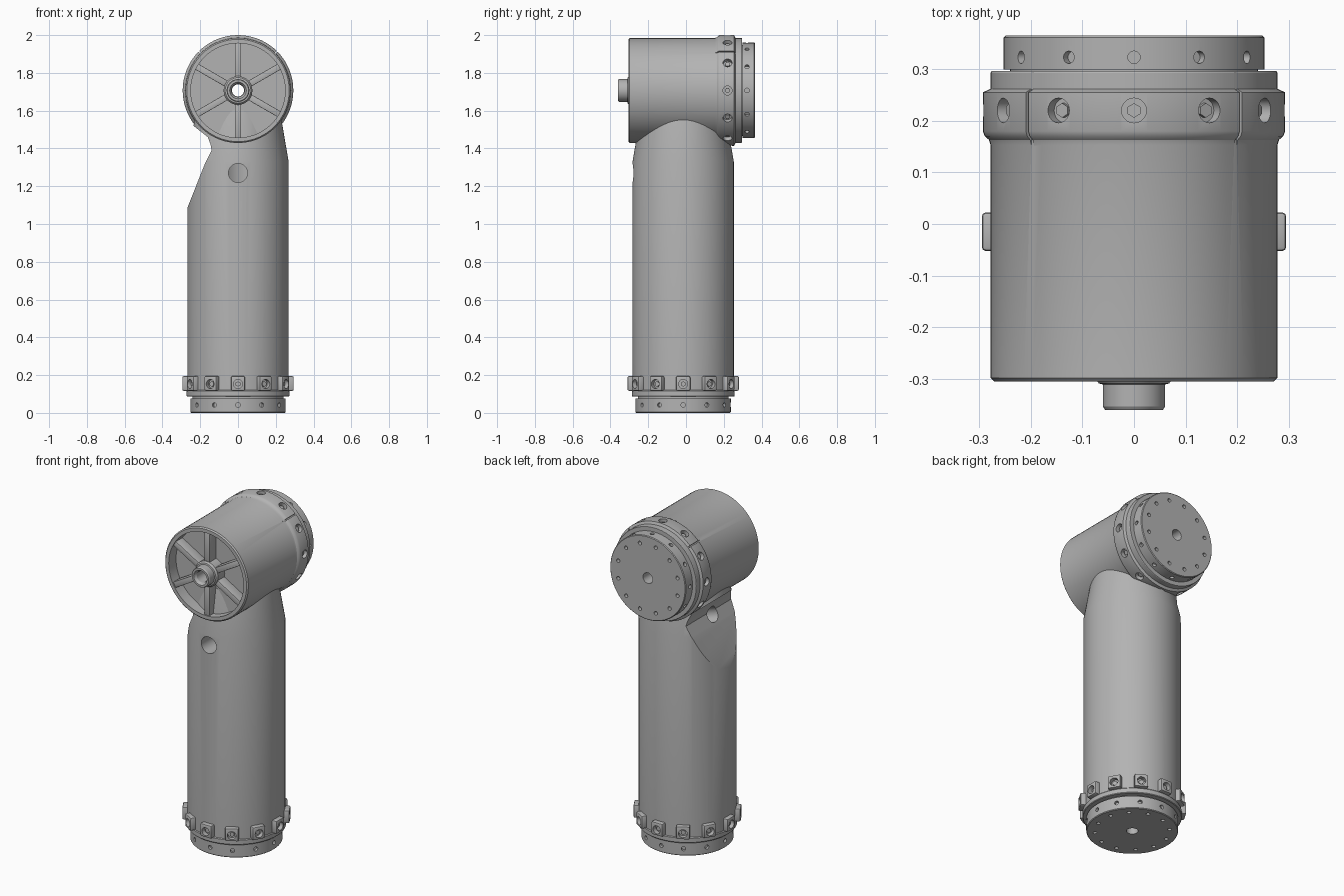
import bpy, bmesh, math
from math import sin, cos, pi, radians
from mathutils import Matrix, Vector

if "Cube" in bpy.data.objects:
    bpy.data.objects.remove(bpy.data.objects["Cube"])

grey = bpy.data.materials.new("metal_grey")
grey.use_nodes = True
COLOUR = (0.45, 0.45, 0.45, 1)
grey.diffuse_color = COLOUR
grey.node_tree.nodes["Principled BSDF"].inputs["Base Color"].default_value = COLOUR

# Joint frames: local z runs from the mounting face into the body
BASE = Matrix.Translation((0, -0.015, 0))
HEAD = Matrix.Translation((0, 0.365, 1.707)) @ Matrix.Rotation(pi / 2, 4, 'X')
CLOCK = [k * pi / 6 for k in range(12)]


def finish(name, bm, frame):
    bmesh.ops.recalc_face_normals(bm, faces=bm.faces)
    mesh = bpy.data.meshes.new(name)
    bm.to_mesh(mesh)
    bm.free()
    mesh.transform(frame)
    mesh.materials.append(grey)
    obj = bpy.data.objects.new(name, mesh)
    bpy.context.collection.objects.link(obj)
    return obj


def lathe(name, profile, frame, steps=72):
    bm = bmesh.new()
    verts = [bm.verts.new((r, 0, t)) for r, t in profile]
    edges = [bm.edges.new(pair) for pair in zip(verts, verts[1:])]
    bmesh.ops.spin(bm, geom=verts + edges, cent=(0, 0, 0), axis=(0, 0, 1),
                   angle=2 * pi, steps=steps, use_merge=True)
    bmesh.ops.remove_doubles(bm, verts=bm.verts, dist=1e-5)
    return finish(name, bm, frame)


def rod(bm, start, end, r, sides=20):
    start, end = Vector(start), Vector(end)
    d = end - start
    m = Matrix.Translation((start + end) / 2) @ d.to_track_quat('Z', 'Y').to_matrix().to_4x4()
    bmesh.ops.create_cone(bm, cap_ends=True, segments=sides, radius1=r, radius2=r,
                          depth=d.length, matrix=m)


def radial_rod(bm, angle, t, r0, r1, r, sides=20):
    c, s = cos(angle), sin(angle)
    rod(bm, (r0 * c, r0 * s, t), (r1 * c, r1 * s, t), r, sides)


def radial_box(bm, angle, r0, r1, width, t0, t1, bevel=0.0):
    m = (Matrix.Rotation(angle, 4, 'Z') @ Matrix.Translation(((r0 + r1) / 2, 0, (t0 + t1) / 2))
         @ Matrix.Diagonal((r1 - r0, width, t1 - t0, 1)))
    verts = bmesh.ops.create_cube(bm, size=1, matrix=m)["verts"]
    if bevel:
        edges = {e for v in verts for e in v.link_edges}
        bmesh.ops.bevel(bm, geom=list(edges), offset=bevel, segments=2,
                        profile=0.5, affect='EDGES')


def carve(obj, cutter):
    mod = obj.modifiers.new("carve", 'BOOLEAN')
    mod.operation, mod.solver, mod.object = 'DIFFERENCE', 'EXACT', cutter
    dg = bpy.context.evaluated_depsgraph_get()
    mesh = bpy.data.meshes.new_from_object(obj.evaluated_get(dg))
    obj.modifiers.clear()
    obj.data = mesh


def drop(*cutters):
    for c in cutters:
        bpy.data.objects.remove(c)


def hole_cutter(frame, bolt_t, slits, slit_span, bore):
    bm = bmesh.new()
    for a in CLOCK:
        radial_rod(bm, a, 0.042, 0.235, 0.28, 0.012)
        radial_rod(bm, a, bolt_t, 0.268, 0.32, 0.024)
        p = Vector((0.205 * cos(a + 0.26), 0.205 * sin(a + 0.26), 0))
        rod(bm, p - Vector((0, 0, 0.02)), p + Vector((0, 0, 0.03)), 0.011)
    for a in slits:
        radial_box(bm, a, 0.277, 0.32, 0.007, *slit_span)
    rod(bm, (0, 0, -0.02), (0, 0, bore), 0.032, 32)
    return finish("hole_cutter", bm, frame)


def screws(name, frame, bolt_t):
    bm = bmesh.new()
    for a in CLOCK:
        radial_rod(bm, a, bolt_t, 0.26, 0.279, 0.014, 6)
    return finish(name, bm, frame)


def lugs(name, frame, angles, t0, t1, r1):
    bm = bmesh.new()
    for a in angles:
        radial_box(bm, a, 0.24, r1, 0.05, t0, t1)
        radial_rod(bm, a, t1, 0.24, r1, 0.025, 24)
    return finish(name, bm, frame)


# Upright arm with mounting flange, collar and tapered neck
arm = lathe("upright_arm", [(0, 0), (0.248, 0), (0.252, 0.004), (0.252, 0.077), (0.24, 0.077),
            (0.24, 0.086), (0.269, 0.086), (0.272, 0.09), (0.272, 0.115), (0.268, 0.12),
            (0.268, 1.33), (0.222, 1.6), (0, 1.6)], BASE)

# Slanted relief on the right side of the arm
bm = bmesh.new()
outline = [(-0.274, 1.07), (-0.175, 1.32), (-0.14, 1.39), (-0.145, 1.42),
           (-0.16, 1.46), (-0.4, 1.65), (-0.4, 1.07)]
face = bm.faces.new([bm.verts.new((x, -0.5, z)) for x, z in outline])
moved = bmesh.ops.extrude_face_region(bm, geom=[face])["geom"]
bmesh.ops.translate(bm, vec=(0, 1, 0), verts=[v for v in moved if isinstance(v, bmesh.types.BMVert)])
relief = finish("relief_cutter", bm, Matrix())
carve(arm, relief)

# Cable cavity and its two openings
for start, end, r in [((0.05, -0.015, 1.18), (0.05, -0.015, 1.41), 0.15),
                      ((0, -0.4, 1.27), (0, -0.05, 1.27), 0.05),
                      ((-0.28, -0.04, 1.42), (0, -0.04, 1.32), 0.045)]:
    bm = bmesh.new()
    rod(bm, start, end, r, 40)
    cut = finish("cable_cutter", bm, Matrix())
    carve(arm, cut)
    drop(cut)

# Base clamp blocks and lugs
BASE_LUGS = [radians(a) for a in (-75, 45, 165)]
bm = bmesh.new()
for a in CLOCK:
    radial_box(bm, a, 0.25, 0.295, 0.075, 0.117, 0.195, 0.008)
blocks = finish("base_clamp_blocks", bm, BASE)
base_lugs = lugs("base_lugs", BASE, BASE_LUGS, 0.1, 0.195, 0.284)
cut = hole_cutter(BASE, 0.153, BASE_LUGS, (0.08, 0.2), 0.06)
for part in (arm, blocks, base_lugs):
    carve(part, cut)
drop(cut, relief)
screws("base_screws", BASE, 0.153)

# Horizontal head housing with band, flange and open front recess
head = lathe("head_housing", [(0, 0), (0.249, 0), (0.253, 0.004), (0.253, 0.066), (0.24, 0.066),
             (0.24, 0.069), (0.276, 0.069), (0.278, 0.072), (0.278, 0.103), (0.293, 0.11),
             (0.293, 0.185), (0.289, 0.195), (0.281, 0.202), (0.278, 0.212), (0.278, 0.663),
             (0.271, 0.67), (0.25, 0.67), (0.25, 0.6), (0, 0.6)], HEAD)
HEAD_LUGS = [radians(a) for a in (45, 135)]
head_lugs = lugs("head_lugs", HEAD, HEAD_LUGS, 0.075, 0.21, 0.291)
cut = hole_cutter(HEAD, 0.145, HEAD_LUGS, (0.06, 0.215), 0.75)
for part in (head, head_lugs):
    carve(part, cut)
drop(cut)
screws("head_screws", HEAD, 0.145)

# Front wheel: spokes, hub disc and hollow hub
bm = bmesh.new()
for k in range(6):
    radial_box(bm, pi / 2 + k * pi / 3, 0.05, 0.256, 0.034, 0.59, 0.662, 0.003)
finish("wheel_spokes", bm, HEAD)
lathe("wheel_hub", [(0.034, 0.59), (0.076, 0.59), (0.076, 0.664), (0.068, 0.674), (0.06, 0.676),
      (0.06, 0.719), (0.056, 0.725), (0.044, 0.725), (0.034, 0.71), (0.034, 0.59)], HEAD, 48)

# Smooth shading with sharp edges kept
bpy.ops.object.select_all(action='DESELECT')
for obj in bpy.context.scene.objects:
    if obj.type == 'MESH':
        obj.select_set(True)
        bpy.context.view_layer.objects.active = obj
bpy.ops.object.shade_smooth_by_angle(angle=radians(30))
